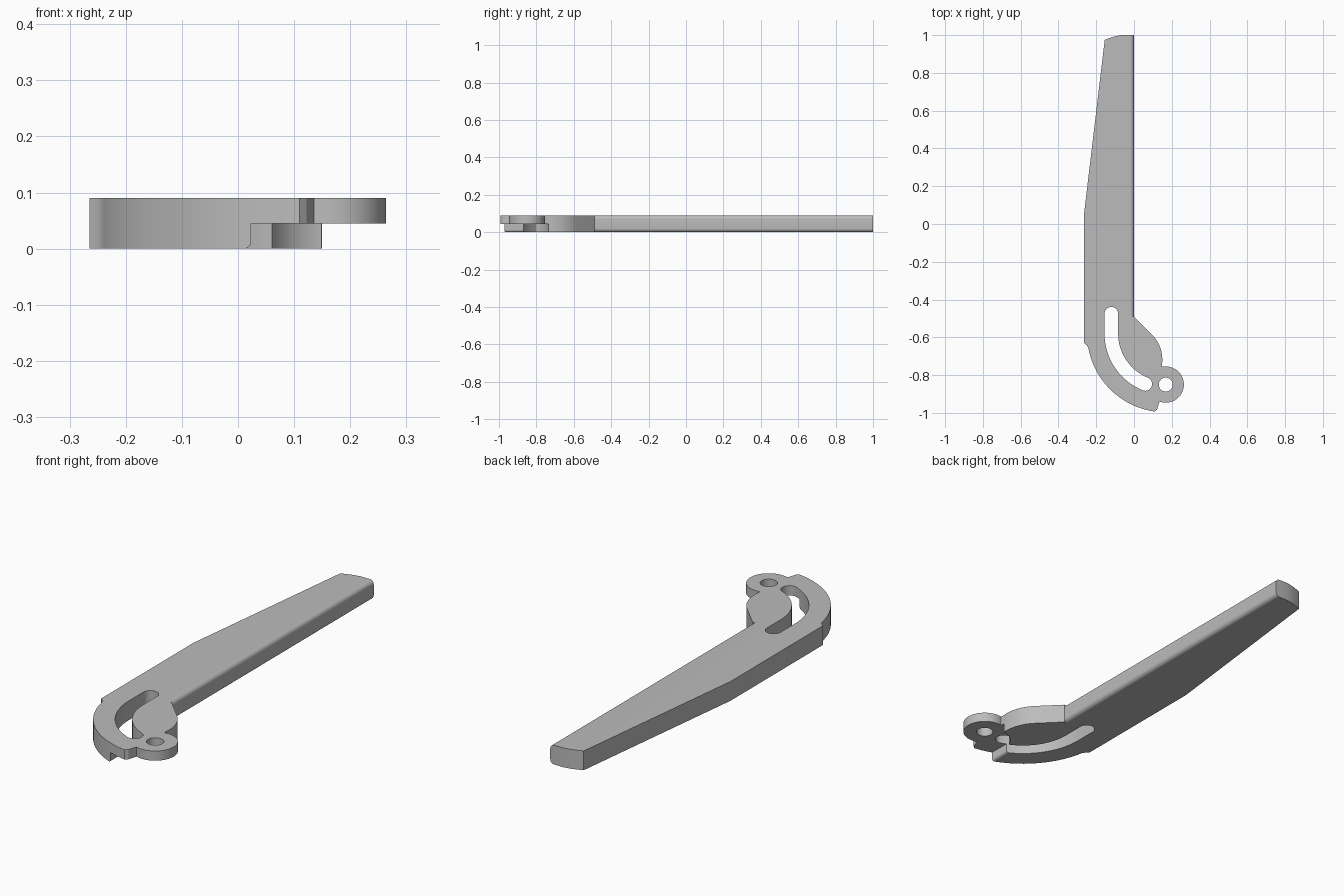
import bpy, bmesh
from math import sin, cos, radians
from mathutils import Vector

default = bpy.data.objects.get("Cube")
if default:
    bpy.data.objects.remove(default, do_unlink=True)

HEIGHT = 0.09
STEP = 0.045            # underside of the thin pivot lug
PIVOT = (0.168, -0.85)
SWING = (0.168, -0.58)  # shared centre of the outer curve and the slot


def arc(centre, radius, start, end, steps=24):
    angles = [radians(start + (end - start) * i / steps) for i in range(steps + 1)]
    return [(centre[0] + radius * cos(a), centre[1] + radius * sin(a)) for a in angles]


def prism(name, profile, low, high, along_y=False):
    """Extrude a closed profile along z, or an x-z profile along y."""
    bm = bmesh.new()
    place = (lambda p: (p[0], low, p[1])) if along_y else (lambda p: (p[0], p[1], low))
    face = bm.faces.new([bm.verts.new(place(p)) for p in profile])
    shift = Vector((0, high - low, 0) if along_y else (0, 0, high - low))
    grown = bmesh.ops.extrude_face_region(bm, geom=[face])["geom"]
    bmesh.ops.translate(bm, vec=shift, verts=[v for v in grown if isinstance(v, bmesh.types.BMVert)])
    bmesh.ops.recalc_face_normals(bm, faces=bm.faces)
    mesh = bpy.data.meshes.new(name)
    bm.to_mesh(mesh)
    bm.free()
    obj = bpy.data.objects.new(name, mesh)
    bpy.context.collection.objects.link(obj)
    return obj


def cut(target, cutter):
    cutter.hide_render = True
    mod = target.modifiers.new(cutter.name, "BOOLEAN")
    mod.operation = "DIFFERENCE"
    mod.solver = "EXACT"
    mod.object = cutter
    bpy.context.view_layer.objects.active = target
    bpy.ops.object.modifier_apply(modifier=mod.name)
    bpy.data.objects.remove(cutter, do_unlink=True)


# Blade, curved head and lug as one outline
outline = [(0, 1), (-0.07, 1), (-0.115, 0.99), (-0.155, 0.975),
           (-0.265, 0.05), (-0.265, -0.63), (-0.25, -0.642)]
outline += arc(SWING, 0.417, 190.4, 262)
outline += [(0.122, -0.982)]
outline += arc(PIVOT, 0.096, 250, 461, 40)
outline += arc((-0.038, -0.718), 0.188, -8, 45, 14)
outline += [(0, -0.49)]
lever = prism("lever_arm", outline, 0, HEIGHT)

# Curved guide slot
half = 0.036
mid = 0.288
end_angle = 248
end = arc(SWING, mid, end_angle, end_angle, 1)[0]
slot = arc((SWING[0] - mid, -0.475), half, 0, 180, 14)
slot += arc(SWING, mid + half, 180, end_angle, 28)
slot += arc(end, half, end_angle, end_angle + 180, 14)[1:-1]
slot += arc(SWING, mid - half, end_angle, 180, 28)
cut(lever, prism("slot_cutter", slot, -0.1, 0.2))

# Pivot hole
cut(lever, prism("hole_cutter", arc(PIVOT, 0.037, 0, 348.75, 31), -0.1, 0.2))

# Clearance under the lug, round at the lobe and straight at the outer band
cut(lever, prism("lug_clearance", arc(PIVOT, 0.116, 0, 354, 59), -0.1, STEP))
relief = [(0.3, STEP), (0.3, -0.1), (0.01, -0.1)]
relief += arc((0.01, 0.013), 0.013, -90, 0, 8) + [(0.023, STEP)]
cut(lever, prism("band_clearance", relief, -1.1, -0.84, True))

# Rounded long edges of the blade, top and bottom
r = 0.02
top_round = arc((-r, HEIGHT - r), r, 0, 90, 10) + [(-r, 0.15), (0.05, 0.15), (0.05, HEIGHT - r)]
cut(lever, prism("top_round", top_round, -0.49, 1.1, True))
low_round = [(x, HEIGHT - z) for x, z in top_round]
cut(lever, prism("bottom_round", low_round, -0.49, 1.1, True))

# Single grey finish
grey = bpy.data.materials.new("plain_grey")
grey.use_nodes = True
colour = (0.5, 0.5, 0.5, 1)
grey.diffuse_color = colour
grey.node_tree.nodes["Principled BSDF"].inputs["Base Color"].default_value = colour
lever.data.materials.clear()
lever.data.materials.append(grey)

bpy.ops.object.select_all(action="DESELECT")
lever.select_set(True)
bpy.context.view_layer.objects.active = lever
bpy.ops.object.shade_smooth_by_angle(angle=radians(30))
